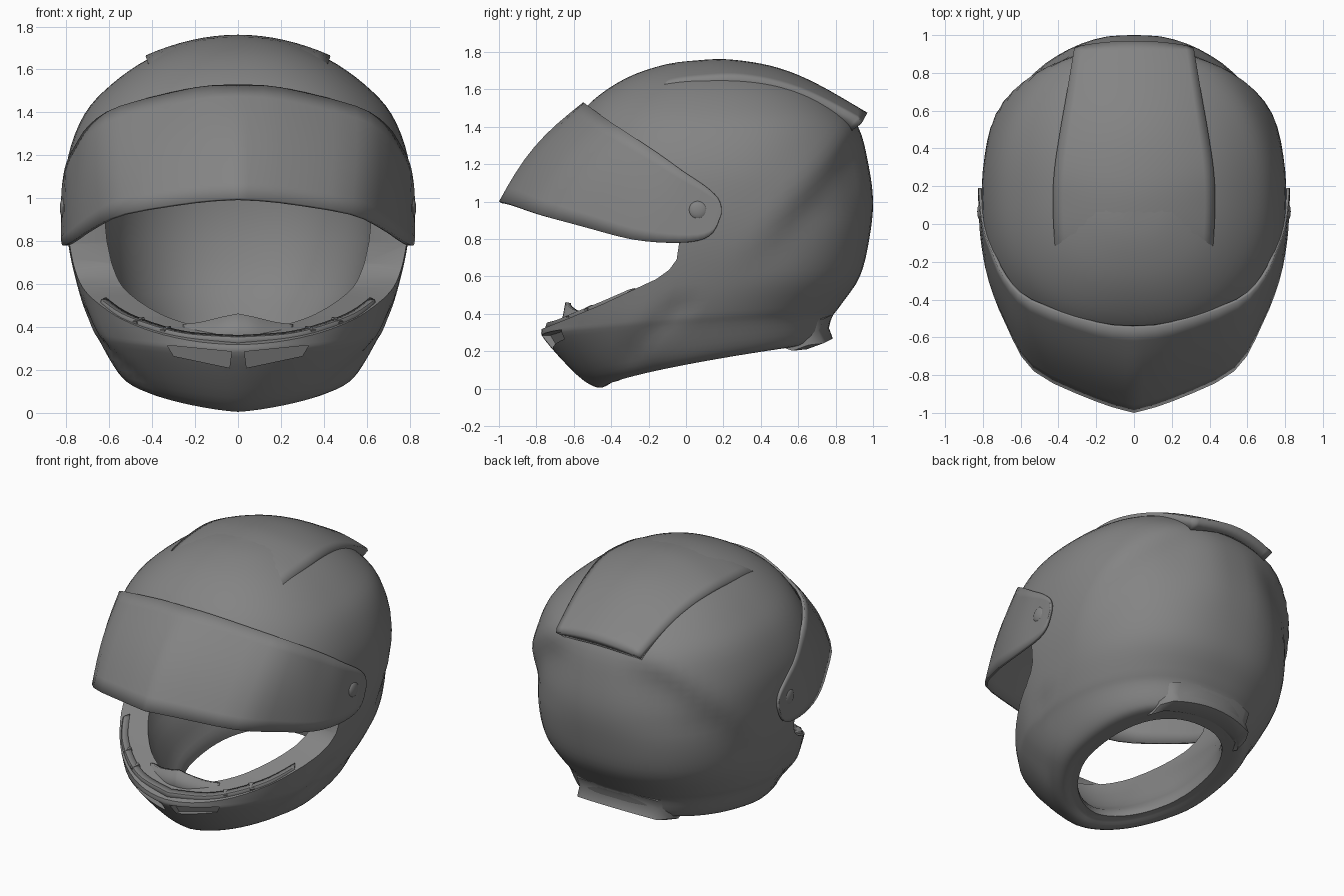
import bpy, bmesh, math
from mathutils import Vector

if "Cube" in bpy.data.objects:
    bpy.data.objects.remove(bpy.data.objects["Cube"])

grey = bpy.data.materials.new("dark_grey")
grey.diffuse_color = (0.23, 0.23, 0.23, 1)
grey.use_nodes = True
grey.node_tree.nodes["Principled BSDF"].inputs["Base Color"].default_value = grey.diffuse_color


def obj_from(name, verts, faces):
    me = bpy.data.meshes.new(name)
    bm = bmesh.new()
    vs = [bm.verts.new(v) for v in verts]
    for f in faces:
        bm.faces.new([vs[i] for i in f])
    bmesh.ops.recalc_face_normals(bm, faces=bm.faces)
    bm.to_mesh(me)
    bm.free()
    me.materials.append(grey)
    ob = bpy.data.objects.new(name, me)
    bpy.context.collection.objects.link(ob)
    return ob


def activate(ob):
    bpy.ops.object.select_all(action='DESELECT')
    ob.select_set(True)
    bpy.context.view_layer.objects.active = ob


def smooth(ob, deg=35):
    activate(ob)
    bpy.ops.object.shade_smooth_by_angle(angle=math.radians(deg))


def clamp(t):
    return max(0, min(1, t))


def spline(keys, n):
    """Catmull-Rom resampling of a list of tuples."""
    out = []
    for i in range(len(keys) - 1):
        a, b, c, d = [keys[max(0, min(len(keys) - 1, i + k))] for k in (-1, 0, 1, 2)]
        for s in range(n):
            t = s / n
            out.append([0.5 * (2 * q + (r - p) * t + (2 * p - 5 * q + 4 * r - w) * t * t
                               + (3 * q - p - 3 * r + w) * t ** 3) for p, q, r, w in zip(a, b, c, d)])
    out.append(list(keys[-1]))
    return out


def skin(name, rings):
    """Closed solid through rings that all have the same number of points."""
    n, m = len(rings[0]), len(rings)
    faces = [tuple(range(n)), tuple(range((m - 1) * n, m * n))]
    faces += [(i * n + k, i * n + (k + 1) % n, (i + 1) * n + (k + 1) % n, (i + 1) * n + k)
              for i in range(m - 1) for k in range(n)]
    return obj_from(name, [v for r in rings for v in r], faces)


def loft(name, keys, n=4, seg=72):
    """Tilted superellipse rings: (front y, front z, back y, back z, half width)."""
    rings = []
    for yf, zf, yb, zb, w in spline(keys, n):
        ring = []
        for k in range(seg):
            a = 2 * math.pi * k / seg
            c, s = math.cos(a), math.sin(a)
            # the chin is more pointed than the rest
            power = 2.3 - 0.35 * clamp((0.7 - zf) / 0.4) * clamp(c * 2)
            r = (abs(c) ** power + abs(s) ** power) ** (-1 / power)
            t = clamp((1 - c * r) / 2)
            ring.append((w * s * r, yf + (yb - yf) * t, zf + (zb - zf) * t ** 0.7))
        rings.append(ring)
    return skin(name, rings)


def sheet(name, rows, thick, offset=-1):
    """Mirrored, thickened grid whose normals face away from the helmet centre."""
    m = len(rows[0])
    faces = [(i * m + j, i * m + j + 1, (i + 1) * m + j + 1, (i + 1) * m + j)
             for i in range(len(rows) - 1) for j in range(m - 1)]
    ob = obj_from(name, [v for r in rows for v in r], faces)
    me = ob.data
    if sum((p.center - Vector((0, 0.1, 0.8))).dot(p.normal) * p.area for p in me.polygons) < 0:
        me.flip_normals()
    ob.modifiers.new("mirror", 'MIRROR').use_clip = True
    s = ob.modifiers.new("thickness", 'SOLIDIFY')
    s.thickness, s.offset = thick, offset
    smooth(ob)
    return ob


def cut(ob, cutter):
    m = ob.modifiers.new("cut", 'BOOLEAN')
    m.operation, m.solver, m.object = 'DIFFERENCE', 'EXACT', cutter
    activate(ob)
    bpy.ops.object.modifier_apply(modifier=m.name)
    bpy.data.objects.remove(cutter)


# outer shell
shell = loft("shell", [
    (-0.40, 0.03, 0.66, 0.235, 0.42), (-0.47, 0.005, 0.73, 0.25, 0.50),
    (-0.58, 0.07, 0.755, 0.29, 0.565), (-0.755, 0.26, 0.78, 0.38, 0.645),
    (-0.77, 0.33, 0.83, 0.45, 0.685), (-0.75, 0.50, 0.93, 0.60, 0.74),
    (-0.75, 0.75, 0.98, 0.80, 0.79), (-0.74, 1.0, 1.0, 1.0, 0.807),
    (-0.70, 1.2, 0.975, 1.2, 0.79), (-0.62, 1.38, 0.92, 1.40, 0.715),
    (-0.51, 1.53, 0.80, 1.53, 0.59), (-0.32, 1.66, 0.62, 1.64, 0.42),
    (-0.10, 1.735, 0.38, 1.73, 0.21), (0.10, 1.758, 0.14, 1.758, 0.02)])

# sculpt the rear flank crease and the groove on each side of the chin
for v in shell.data.vertices:
    x, y, z = v.co
    d = (y - 0.37) * 0.77 - (z - 0.78) * 0.63
    side = clamp((abs(x) - 0.15) / 0.25)
    fade = clamp((z - 0.6) / 0.35) * clamp((1.55 - z) / 0.15) * side
    k = 0.010 * math.exp(-(d / 0.09) ** 2) - 0.04 * clamp(d / 0.12) * clamp((0.5 - d) / 0.3)
    v.co.x *= 1 + k * fade
    v.co.y = 0.1 + (y - 0.1) * (1 + k * fade)
    g = (y + 0.2 - z + 0.32) * 0.707
    along = (y + 0.2 + z - 0.32) * 0.707
    v.co.x *= 1 - 0.03 * math.exp(-((g - 0.03) / 0.05) ** 2) * clamp((0.3 - abs(along)) / 0.1)

# hollow interior and neck opening
cut(shell, loft("interior_cutter", [
    (-0.37, -0.15, 0.64, 0.10, 0.40), (-0.36, 0.06, 0.62, 0.26, 0.385),
    (-0.46, 0.16, 0.62, 0.36, 0.42), (-0.60, 0.36, 0.70, 0.46, 0.47),
    (-0.62, 0.60, 0.80, 0.62, 0.57), (-0.60, 0.90, 0.85, 0.90, 0.63),
    (-0.55, 1.20, 0.80, 1.20, 0.60), (-0.40, 1.42, 0.66, 1.42, 0.45),
    (-0.20, 1.52, 0.45, 1.52, 0.25), (0.10, 1.56, 0.14, 1.56, 0.02)], n=3, seg=56))

# eye port
port = [(-1.2, 0.28), (-0.78, 0.315), (-0.63, 0.375), (-0.45, 0.45), (-0.30, 0.52), (-0.16, 0.585),
        (-0.09, 0.635), (-0.05, 0.69), (-0.035, 0.79), (-0.05, 0.95), (-0.13, 1.09),
        (-0.28, 1.2), (-0.5, 1.25), (-1.2, 1.27)]
cut(shell, skin("port_cutter", [[(x, y, z) for y, z in port] for x in (-1.1, 1.1)]))

# chin vents
for s in (-1, 1):
    vent = [(0.03, 0.285, -0.725), (0.33, 0.315, -0.63), (0.30, 0.265, -0.635), (0.04, 0.21, -0.68)]
    cut(shell, skin("vent_cutter", [[(s * x, -1, z) for x, z, y in vent],
                                    [(s * x, y, z) for x, z, y in vent]]))
smooth(shell, 32)

# rear neck lip, curved with the shell
lip = [(0.66, 0.25), (0.70, 0.237), (0.785, 0.268), (0.76, 0.335), (0.79, 0.40), (0.70, 0.40)]
rings = []
for i in range(-8, 9):
    x = 0.34 * i / 8
    drop = 0.6 * x * x + (0.06 if abs(i) == 8 else 0)
    rings.append([(x, y - drop, z - 0.3 * x * x) for y, z in lip])
smooth(skin("neck_lip", rings), 50)

# raised crown panel ending in the rear spoiler
crown = spline([(-0.42, 1.55, 0.38, 1.42), (-0.28, 1.65, 0.40, 1.54), (-0.10, 1.727, 0.42, 1.632),
                (0.12, 1.760, 0.43, 1.66), (0.30, 1.753, 0.42, 1.665), (0.50, 1.713, 0.39, 1.63),
                (0.70, 1.63, 0.355, 1.56), (0.97, 1.475, 0.31, 1.42)], 4)
rows = []
for y, zc, w, ze in crown:
    lag = 0.03 if y > 0.96 else 0
    rows.append([(w * u / 8, y - lag * (u / 8) ** 2, zc - (zc - ze) * (u / 8) ** 2) for u in range(9)])
sheet("rear_spoiler", rows, 0.07)

# visor, flipped half open
low = spline([(.825, .19, .935), (.825, .145, .835), (.822, .06, .79), (.81, -.1, .78), (.77, -.3, .80),
              (.68, -.53, .86), (.53, -.78, .93), (.2, -.94, .985), (0, -1, 1)], 3)
top = spline([(.825, .19, .965), (.823, .17, 1.02), (.817, .1, 1.085), (.80, -.02, 1.165),
              (.76, -.13, 1.245), (.69, -.28, 1.345), (.55, -.41, 1.43), (.2, -.53, 1.517), (0, -.55, 1.53)], 3)
rows = []
for i, (a, b) in enumerate(zip(low, top)):
    a, b = Vector(a), Vector(b)
    out = Vector((a.x, a.y - 0.1, 0)).normalized() + Vector((0, 0, 0.8))
    amt = 0.035 * max(0, (i - 8) / (len(low) - 9))
    rows.append([tuple(a.lerp(b, j / 8) + out * amt * math.sin(math.pi * j / 8)) for j in range(9)])
sheet("visor", rows, 0.018)

# visor pivots
for s in (-1, 1):
    bpy.ops.mesh.primitive_uv_sphere_add(segments=24, ring_count=12, radius=0.05,
                                         location=(s * 0.81, 0.065, 0.955))
    knob = bpy.context.object
    knob.name = "visor_pivot"
    knob.scale.x = 0.4
    knob.data.materials.append(grey)
    smooth(knob)

# breath guard inside the chin bar
guard = spline([(0, -.63, .46), (.07, -.625, .445), (.17, -.59, .42), (.25, -.55, .41)], 4)
sheet("breath_guard", [[(x, y - 0.03, 0.3), (x, y, z)] for x, y, z in guard], 0.03, offset=0)

# seal strip along the chin edge with small clips
edge = spline([(.635, -.30, .515), (.54, -.45, .45), (.39, -.59, .393), (.23, -.68, .355), (0, -.735, .34)], 4)
sheet("port_seal", [[(x * 1.01, y - .012, z - .02), (x, y - .004, z + .008), (x * .97, y + .03, z + .016)]
                    for x, y, z in edge], 0.014, offset=0)
for s in (-1, 1):
    for x, y, z, r in ((.46, -.515, .42, .8), (.335, -.61, .38, .6)):
        bpy.ops.mesh.primitive_cube_add(size=1, location=(s * x, y, z), rotation=(0.35, 0, s * r))
        clip = bpy.context.object
        clip.name = "seal_clip"
        clip.scale = (0.025, 0.055, 0.035)
        clip.data.materials.append(grey)
